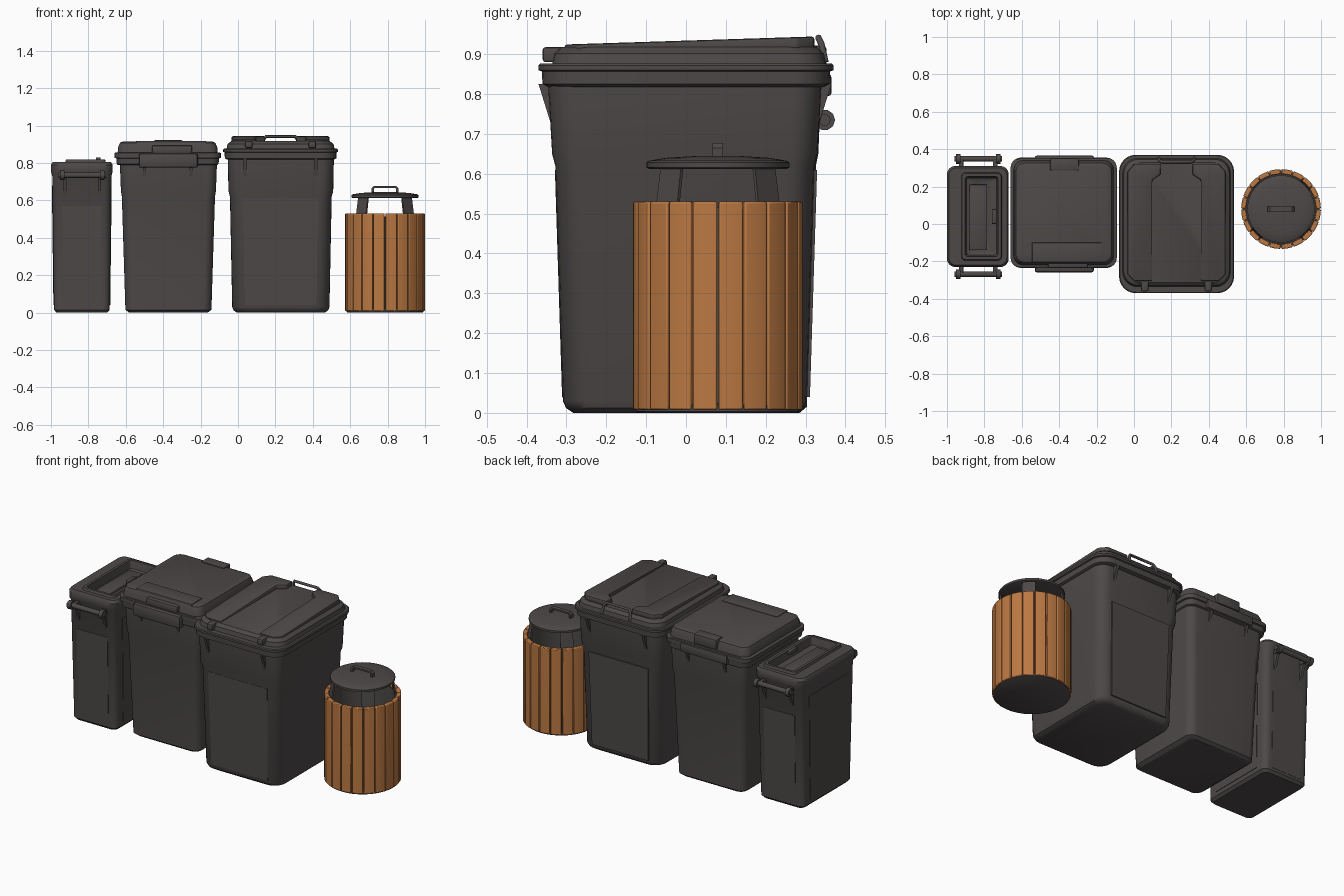
import bpy, bmesh, math
from mathutils import Vector

if "Cube" in bpy.data.objects:
    bpy.data.objects.remove(bpy.data.objects["Cube"])


def material(name, rgb):
    m = bpy.data.materials.new(name)
    m.diffuse_color = (*rgb, 1)
    m.use_nodes = True
    m.node_tree.nodes["Principled BSDF"].inputs["Base Color"].default_value = m.diffuse_color
    return m


DARK = material("dark_grey", (0.075, 0.066, 0.065))
WOOD = material("warm_wood", (0.50, 0.19, 0.055))


def finish(name, bm, mat, bevel=0):
    bmesh.ops.remove_doubles(bm, verts=bm.verts, dist=1e-5)
    bmesh.ops.recalc_face_normals(bm, faces=bm.faces)
    if bevel:
        bmesh.ops.bevel(bm, geom=bm.edges[:], offset=bevel, segments=2,
                        affect='EDGES', profile=0.5)
    me = bpy.data.meshes.new(name)
    bm.to_mesh(me)
    bm.free()
    me.materials.append(mat)
    me.shade_smooth()
    me.set_sharp_from_angle(angle=math.radians(35))
    ob = bpy.data.objects.new(name, me)
    bpy.context.collection.objects.link(ob)
    return ob


def loft(name, levels, mat=DARK, seg=6):
    """Skin rounded rectangles given as (z, cx, cy, half_x, half_y, corner)."""
    bm = bmesh.new()
    rings = []
    for z, cx, cy, hx, hy, r in levels:
        ring = []
        for q, (sx, sy) in enumerate(((1, 1), (-1, 1), (-1, -1), (1, -1))):
            for i in range(seg + 1):
                a = (q + i / seg) * math.pi / 2
                ring.append(bm.verts.new((cx + sx * (hx - r) + r * math.cos(a),
                                          cy + sy * (hy - r) + r * math.sin(a), z)))
        rings.append(ring)
    n = len(rings[0])
    for a, b in zip(rings, rings[1:]):
        for i in range(n):
            bm.faces.new((a[i], a[(i + 1) % n], b[(i + 1) % n], b[i]))
    bm.faces.new(rings[0])
    bm.faces.new(rings[-1])
    return finish(name, bm, mat)


def disc(name, x, y, profile, mat=DARK):
    return loft(name, [(z, x, y, r, r, r) for r, z in profile], mat, 10)


def prism(name, pts, vec, mat=DARK, bevel=0):
    bm = bmesh.new()
    a = [bm.verts.new(p) for p in pts]
    b = [bm.verts.new(Vector(p) + Vector(vec)) for p in pts]
    n = len(a)
    for i in range(n):
        bm.faces.new((a[i], a[(i + 1) % n], b[(i + 1) % n], b[i]))
    bm.faces.new(a)
    bm.faces.new(b)
    return finish(name, bm, mat, bevel)


def box(name, x0, x1, y0, y1, z0, z1, bevel=0.005):
    return prism(name, [(x0, y0, z0), (x1, y0, z0), (x1, y1, z0), (x0, y1, z0)],
                 (0, 0, z1 - z0), DARK, bevel)


def rod(name, pts, r):
    """Round bar through a list of points."""
    cu = bpy.data.curves.new(name, 'CURVE')
    cu.dimensions = '3D'
    cu.bevel_depth, cu.bevel_resolution, cu.use_fill_caps = r, 3, True
    sp = cu.splines.new('POLY')
    sp.points.add(len(pts) - 1)
    for p, co in zip(sp.points, pts):
        p.co = (*co, 1)
    cu.materials.append(DARK)
    ob = bpy.data.objects.new(name, cu)
    bpy.context.collection.objects.link(ob)
    return ob


def gusset(name, x, y_out, y_in, z_top, z_low):
    """Thin triangular rib under a rim."""
    prism(name, [(x - .008, y_out, z_top), (x - .008, y_in, z_top),
                 (x - .008, y_in, z_low)], (.016, 0, 0))


# --- narrow bin: body with sunken open top
X, Y = -.835, .04
loft("narrow_bin_body", [
    (0, X, Y, .135, .225, .03), (.015, X, Y, .149, .238, .035),
    (.73, X, Y, .158, .258, .04), (.75, X, Y, .164, .269, .045),
    (.79, X, Y, .165, .27, .045), (.806, X, Y, .155, .26, .04),
    (.806, X + .02, Y, .108, .235, .02), (.82, X + .02, Y, .104, .23, .02),
    (.82, X + .02, Y, .088, .215, .015), (.775, X + .02, Y, .08, .205, .01),
    (.765, X + .02, Y, .05, .19, .01)])
box("narrow_bin_inner_flap", X - .045, X + .05, -.14, .21, .75, .785)
box("narrow_bin_catch", X + .075, X + .1, .0, .08, .81, .83)
for side, label in ((-1, "front"), (1, "back")):
    yb = Y + side * .308
    rod("narrow_bin_%s_bar" % label, [(X - .125, yb, .735), (X + .13, yb, .735)], .015)
    for dx in (-.105, .11):
        rod("narrow_bin_%s_knob" % label,
            [(X + dx - .012, yb, .735), (X + dx + .012, yb, .735)], .026)
        xa = X + dx * .85
        box("narrow_bin_%s_bracket" % label, xa - .012, xa + .012,
            min(yb, Y + side * .25), max(yb, Y + side * .25), .722, .748, .003)
        gusset("narrow_bin_%s_rib" % label, xa, Y + side * .29, Y + side * .25, .73, .61)
    # shallow raised panels on the ends and long sides
    prism("narrow_bin_%s_panel" % label,
          [(X - .1, Y + side * .240, .03), (X + .1, Y + side * .240, .03),
           (X + .105, Y + side * .256, .57), (X - .105, Y + side * .256, .57)],
          (0, -side * .02, 0))
    prism("narrow_bin_side_panel",
          [(X + side * .152, Y - .17, .04), (X + side * .152, Y + .17, .04),
           (X + side * .160, Y + .19, .68), (X + side * .160, Y - .19, .68)],
          (-side * .02, 0, 0))

# --- middle bin
X, Y = -.372, .06
loft("middle_bin_body", [
    (0, X, Y, .21, .225, .04), (.015, X, Y, .23, .243, .05),
    (.62, X, Y, .249, .266, .05), (.65, X, Y, .254, .272, .05), (.81, X, Y, .26, .279, .05)])
X = -.376
loft("middle_bin_rim", [
    (.79, X, Y, .266, .28, .05), (.795, X, Y, .272, .287, .05),
    (.825, X, Y, .275, .289, .05), (.828, X, Y, .284, .295, .055),
    (.853, X, Y, .284, .295, .055), (.857, X, Y, .278, .29, .05)])
loft("middle_bin_lid", [
    (.85, X, Y, .268, .28, .05), (.885, X, Y, .265, .275, .05),
    (.908, X, Y, .255, .265, .045), (.915, X, Y, .24, .25, .04)])
box("middle_bin_hinge_plate", -.545, -.17, -.205, -.10, .90, .919, .004)
box("middle_bin_front_grip", -.53, -.215, -.258, -.20, .775, .85, .01)
box("middle_bin_grip_flap", -.46, -.245, -.235, -.155, .85, .895, .01)
box("middle_bin_rear_latch", -.45, -.295, .285, .352, .86, .922, .008)
box("middle_bin_rear_grip", -.53, -.215, .32, .365, .795, .85, .008)
for dx in (-.125, .125):
    gusset("middle_bin_front_rib", X + dx, -.235, -.195, .795, .66)
    gusset("middle_bin_back_rib", X + dx, .355, .315, .795, .66)

# --- large bin
X, Y = .229, -.003
loft("large_bin_body", [
    (0, X, Y, .235, .28, .07), (.012, X, Y, .253, .298, .07), (.03, X, Y, .26, .306, .07),
    (.62, X, Y, .272, .325, .07), (.65, X, Y, .28, .333, .07), (.84, X, Y, .284, .344, .07)])
X, Y = .2275, 0
loft("large_bin_rim", [
    (.818, X, Y, .286, .345, .08), (.825, X, Y, .298, .36, .085),
    (.857, X, Y, .299, .362, .085), (.86, X, Y, .3075, .37, .09),
    (.872, X, Y, .3075, .37, .09), (.877, X, Y, .302, .365, .085)])
loft("large_bin_lid", [
    (.87, X, .008, .29, .345, .08), (.902, X, .008, .283, .338, .08),
    (.918, X, .008, .262, .32, .07)])
for s in (-1, 1):
    # raised lid halves beside the central channel, sloping up to the back
    outline = ((.13, -.305), (.225, -.305), (.262, -.27), (.262, .28), (.225, .322),
               (.085, .322), (.085, .265), (.13, .235))
    prism("large_bin_lid_side", [(X + s * a, b, .924 + .032 * (b + .32)) for a, b in outline],
          (0, 0, -.035), DARK, .007)
    xh = X + s * .17
    box("large_bin_hinge", xh - .02, xh + .02, -.36, -.30, .88, .918, .008)
    gusset("large_bin_front_rib", X + s * .19, -.37, -.325, .825, .68)
    gusset("large_bin_back_rib", X + s * .19, .365, .325, .825, .70)
    prism("large_bin_end_panel",
          [(X - .19, s * .311, .04), (X + .19, s * .311, .04),
           (X + .2, s * .329, .61), (X - .2, s * .329, .61)], (0, -s * .02, 0))
rod("large_bin_lid_handle", [
    (X - .095, .35, .88), (X - .09, .34, .925), (X - .078, .332, .942),
    (X + .078, .332, .942), (X + .09, .34, .925), (X + .095, .35, .88)], .008)

# --- round wooden bin: base, open liner, planks
X, Y = .786, .08
disc("round_bin_base", X, Y, [(.2, 0), (.206, .004), (.206, .02), (.19, .025)])
disc("round_bin_liner", X, Y, [(.186, .015), (.186, .515), (.178, .515), (.178, .03)])
for k in range(20):
    a0, a1 = math.radians(k * 18 + .6), math.radians(k * 18 + 17.4)
    arc = [a0 + (a1 - a0) * i / 3 for i in range(4)]
    ring = [(.213, a) for a in arc] + [(.187, a) for a in reversed(arc)]
    ob = prism("plank", [(X + r * math.cos(a), Y + r * math.sin(a), .008) for r, a in ring],
               (0, 0, .522), WOOD)
    bv = ob.modifiers.new("soft_edges", 'BEVEL')
    bv.width, bv.segments, bv.angle_limit = .004, 2, math.radians(40)

# four leaning struts carrying the round lid
for k in range(4):
    a = math.radians(45 + 90 * k)
    out, tan = Vector((math.cos(a), math.sin(a), 0)), Vector((-math.sin(a), math.cos(a), 0))
    c = Vector((X, Y, 0))
    pts = [c + out * r + tan * w + Vector((0, 0, z)) for r, w, z in
           ((.192, -.038, .46), (.192, .038, .46), (.166, .036, .625), (.166, -.036, .625))]
    prism("lid_strut", pts, -out * .009)
disc("round_lid", X, Y, [(.172, .612), (.18, .616), (.18, .628), (.172, .633), (.13, .64), (.05, .645)])
prism("round_lid_handle", [(X + a, Y - .013, z) for a, z in (
    (-.072, .635), (-.072, .665), (-.06, .677), (.06, .677), (.072, .665), (.072, .635),
    (.06, .635), (.06, .66), (.053, .667), (-.053, .667), (-.06, .66), (-.06, .635))],
    (0, .026, 0))
